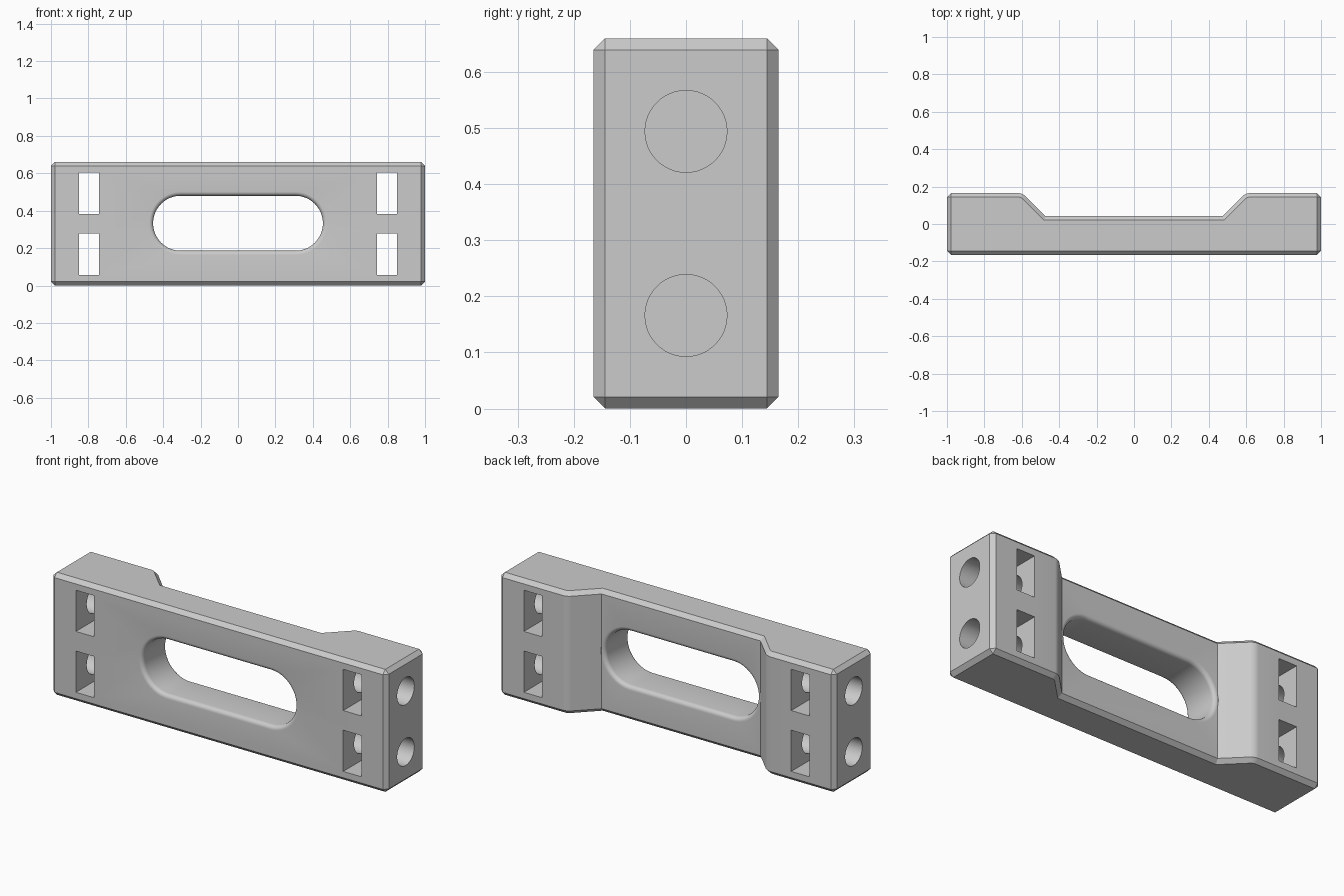
import bpy, bmesh, math
from mathutils import Matrix

cube = bpy.data.objects.get("Cube")
if cube:
    bpy.data.objects.remove(cube, do_unlink=True)

HEIGHT, HALF_DEPTH, RECESS_Y = 0.66, 0.165, 0.042
CHAMFER, ROUND = 0.021, 0.022

grey = bpy.data.materials.new("light grey")
grey.use_nodes = True
colour = (0.6, 0.6, 0.6, 1)
grey.diffuse_color = colour
grey.node_tree.nodes["Principled BSDF"].inputs["Base Color"].default_value = colour


def make_object(name, bm):
    bmesh.ops.recalc_face_normals(bm, faces=bm.faces)
    mesh = bpy.data.meshes.new(name)
    bm.to_mesh(mesh)
    bm.free()
    mesh.materials.append(grey)
    ob = bpy.data.objects.new(name, mesh)
    bpy.context.collection.objects.link(ob)
    return ob


def loft(bm, rings):
    """Skin a list of equal closed rings and cap both ends."""
    loops = [[bm.verts.new(p) for p in ring] for ring in rings]
    n = len(loops[0])
    for a, b in zip(loops, loops[1:]):
        for i in range(n):
            j = (i + 1) % n
            bm.faces.new((a[i], a[j], b[j], b[i]))
    bm.faces.new(loops[0][::-1])
    bm.faces.new(loops[-1])


def is_vertical(e):
    a, b = e.verts
    return abs(a.co.z - b.co.z) > 0.1


# Handle body: stepped plan extruded upwards
half = [(1, -HALF_DEPTH), (1, HALF_DEPTH), (0.596, HALF_DEPTH), (0.473, RECESS_Y)]
plan = half + [(-x, y) for x, y in reversed(half)]
bm = bmesh.new()
loft(bm, [[(x, y, z) for x, y in plan] for z in (0, HEIGHT)])

# Soft outer shoulders of the step
shoulders = [e for e in bm.edges if is_vertical(e)
             and abs(abs(e.verts[0].co.x) - 0.596) < 0.01]
bmesh.ops.bevel(bm, geom=shoulders, offset=0.022, segments=6, profile=0.5,
                affect='EDGES')
# Flat chamfer on the outline and the end corners
outline = [e for e in bm.edges if not is_vertical(e)
           or abs(e.verts[0].co.x) > 0.99]
bmesh.ops.bevel(bm, geom=outline, offset=CHAMFER, segments=1, affect='EDGES')
body = make_object("handle_body", bm)


def slot_ring(y, grow):
    """Stadium outline of the grip slot, enlarged by grow."""
    points, steps = [], 24
    for side in (1, -1):
        for i in range(steps + 1):
            a = math.pi * (i / steps - 0.5) + (0 if side == 1 else math.pi)
            r = 0.147 + grow
            points.append((side * 0.307 + r * math.cos(a), y, 0.333 + r * math.sin(a)))
    return points


# Grip slot cutter with flared, rounded rims
rims = [(ROUND * (1 - math.cos(t)), ROUND * (1 - math.sin(t)))
        for t in (math.pi / 2 * i / 6 for i in range(7))]
rings = [slot_ring(-HALF_DEPTH - 0.05, ROUND)]
rings += [slot_ring(-HALF_DEPTH + d, g) for d, g in rims]
rings += [slot_ring(RECESS_Y - d, g) for d, g in reversed(rims)]
rings += [slot_ring(RECESS_Y + 0.05, ROUND)]
bm = bmesh.new()
loft(bm, rings)
cutters = [make_object("slot_cutter", bm)]

# Nut pockets through the depth and bolt bores from the ends
for side in (1, -1):
    for z in (0.166, 0.494):
        bm = bmesh.new()
        bmesh.ops.create_cube(bm, size=1, matrix=Matrix.Translation((side * 0.797, 0, z))
                              @ Matrix.Diagonal((0.108, 0.5, 0.222, 1)))
        cutters.append(make_object("pocket_cutter", bm))
        bm = bmesh.new()
        bmesh.ops.create_cone(bm, cap_ends=True, segments=48, radius1=0.073, radius2=0.073,
                              depth=0.48, matrix=Matrix.Translation((side * 0.86, 0, z))
                              @ Matrix.Rotation(math.pi / 2, 4, 'Y'))
        cutters.append(make_object("bore_cutter", bm))

bpy.ops.object.select_all(action='DESELECT')
body.select_set(True)
bpy.context.view_layer.objects.active = body
for cutter in cutters:
    cutter.hide_render = True
    cut = body.modifiers.new("cut", 'BOOLEAN')
    cut.operation, cut.solver, cut.object = 'DIFFERENCE', 'EXACT', cutter
    bpy.ops.object.modifier_apply(modifier=cut.name)
    bpy.data.objects.remove(cutter, do_unlink=True)

bpy.ops.object.shade_smooth_by_angle(angle=math.radians(25))
